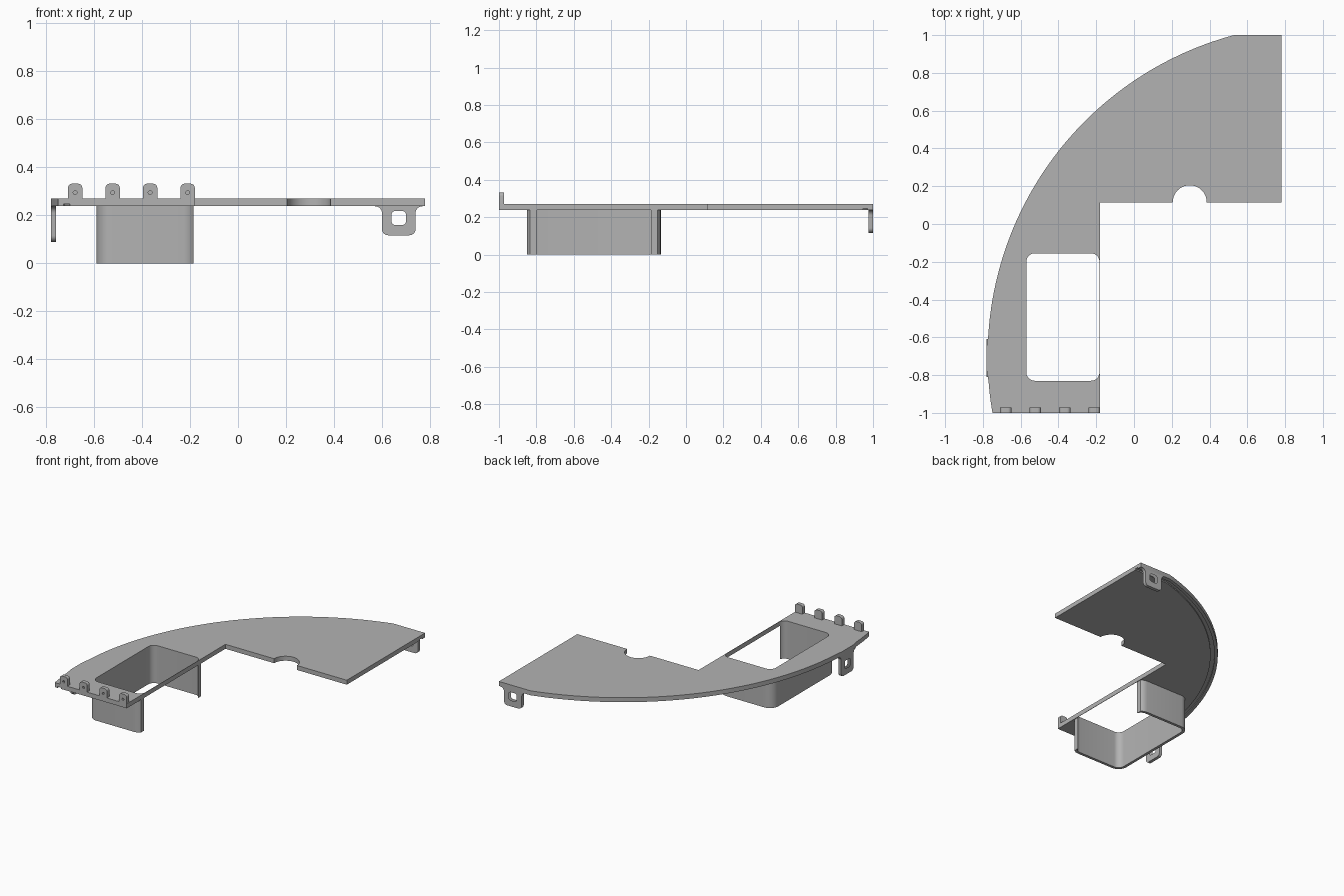
import bpy, bmesh
from math import sin, cos, pi, asin
from mathutils import Vector

if "Cube" in bpy.data.objects:
    bpy.data.objects.remove(bpy.data.objects["Cube"])

grey = bpy.data.materials.new("plain grey")
grey.use_nodes = True
grey.diffuse_color = (0.45, 0.45, 0.45, 1)
grey.node_tree.nodes["Principled BSDF"].inputs["Base Color"].default_value = grey.diffuse_color

TOP, BASE = 0.27, 0.238        # plate faces
EDGE = -0.18                   # straight inner edge of the arm
CX, CY, R = 0.985, -0.7, 1.76  # large outer arc

# Ways to stand a flat profile (u, v) with thickness w
FLAT = lambda u, v, w: (u, v, w)
FACING_FRONT = lambda u, v, w: (u, w, v)
FACING_SIDE = lambda u, v, w: (w, u, v)


def prism(name, pts, lo, hi, place=FLAT):
    bm = bmesh.new()
    face = bm.faces.new([bm.verts.new(place(u, v, lo)) for u, v in pts])
    out = bmesh.ops.extrude_face_region(bm, geom=[face])
    shift = Vector(place(0, 0, hi - lo))
    bmesh.ops.translate(bm, vec=shift, verts=[g for g in out["geom"] if isinstance(g, bmesh.types.BMVert)])
    bmesh.ops.recalc_face_normals(bm, faces=bm.faces)
    mesh = bpy.data.meshes.new(name)
    bm.to_mesh(mesh)
    bm.free()
    mesh.materials.append(grey)
    ob = bpy.data.objects.new(name, mesh)
    bpy.context.collection.objects.link(ob)
    return ob


def activate(ob):
    bpy.ops.object.select_all(action='DESELECT')
    ob.select_set(True)
    bpy.context.view_layer.objects.active = ob


def cut(ob, cutter):
    cutter.hide_render = True
    mod = ob.modifiers.new("cut", 'BOOLEAN')
    mod.operation, mod.solver, mod.object = 'DIFFERENCE', 'EXACT', cutter
    activate(ob)
    bpy.ops.object.modifier_apply(modifier=mod.name)
    bpy.data.objects.remove(cutter)


def rounded(corners, steps=8):
    """Round each (u, v, size) corner of a closed outline."""
    pts = []
    for i, (u, v, d) in enumerate(corners):
        p = Vector((u, v))
        if not d:
            pts.append(p)
            continue
        a = (Vector(corners[i - 1][:2]) - p).normalized()
        b = (Vector(corners[(i + 1) % len(corners)][:2]) - p).normalized()
        for k in range(steps + 1):
            t = k / steps * pi / 2
            pts.append(p + a * d * (1 - sin(t)) + b * d * (1 - cos(t)))
    return pts


def box(x0, x1, y0, y1, r=0):
    return rounded([(x0, y0, r), (x1, y0, r), (x1, y1, r), (x0, y1, r)])


def arc(radius, y0, y1, n):
    """Points on the outer arc (or one parallel to it) between two y values."""
    a0, a1 = (pi - asin((y - CY) / radius) for y in (y0, y1))
    return [(CX + radius * cos(a0 + (a1 - a0) * i / n),
             CY + radius * sin(a0 + (a1 - a0) * i / n)) for i in range(n + 1)]


# Curved plate with a half-round notch and a slight bulge over the side clip
notch = [(0.295 + 0.09 * cos(pi * i / 20), 0.115 + 0.09 * sin(pi * i / 20)) for i in range(21)]
outline = (arc(R, 1, -0.59, 56) + [(-0.78, -0.645), (-0.78, -0.775)] + arc(R, -0.83, -1, 6)
           + [(EDGE, -1), (EDGE, 0.115)] + notch[::-1] + [(0.78, 0.115), (0.78, 1)])
plate = prism("curved_plate", outline, BASE, TOP)

# Window, leaving a very thin strip along the straight edge
WINDOW = (-0.57, EDGE - 0.003, -0.83, -0.155)
cut(plate, prism("window_cutter", box(*WINDOW, 0.045), BASE - 0.1, TOP + 0.1))

# Shallow groove under the rim
groove = (arc(1.738, -1.05, 0.97, 50) + [(0.8, 0.97), (0.8, 0.945)] + arc(1.712, 0.945, -1.05, 50))
cut(plate, prism("groove_cutter", groove, BASE - 0.05, BASE + 0.009))

# Skirt around the window, open on the inner side
x0, x1, y0, y1 = WINDOW
T = 0.02
skirt = prism("window_skirt", box(x0 - T, x1 + T, y0 - T, y1 + T, 0.045 + T), 0, BASE)
cut(skirt, prism("skirt_core", box(*WINDOW, 0.045), -0.1, TOP))
cut(skirt, prism("skirt_opening", box(x1 - 0.002, x1 + 0.2, -1, 0), -0.1, TOP))
parts = [plate, skirt]

# Row of small upright lugs along the front edge, each with a dimple
for i in range(4):
    x = -0.679 + 0.1563 * i
    w = 0.03
    lug = prism(f"front_lug_{i + 1}", rounded([(x - w, TOP, 0), (x + w, TOP, 0),
                (x + w, 0.332, 0.018), (x - w, 0.332, 0.018)]), -1, -0.972, FACING_FRONT)
    hole = [(x + 0.008 * cos(k * pi / 6), 0.295 + 0.008 * sin(k * pi / 6)) for k in range(12)]
    cut(lug, prism("dimple_cutter", hole, -1.1, -0.988, FACING_FRONT))
    parts.append(lug)


# Hanging clips with flared roots and a rounded square hole
def clip(name, c, bottom, lo, hi, place):
    ob = prism(name, rounded([(c - 0.1, BASE, 0), (c - 0.07, BASE, 0.029), (c - 0.07, bottom, 0.026),
               (c + 0.07, bottom, 0.026), (c + 0.07, BASE, 0.029), (c + 0.1, BASE, 0)]), lo, hi, place)
    hole = box(c - 0.03, c + 0.03, bottom + 0.043, bottom + 0.101, 0.014)
    cut(ob, prism("clip_hole", hole, lo - 0.1, hi + 0.1, place))
    parts.append(ob)


clip("back_clip", 0.67, 0.117, 0.976, 1, FACING_FRONT)
clip("side_clip", -0.71, 0.09, -0.78, -0.758, FACING_SIDE)

for ob in parts:
    activate(ob)
    bpy.ops.object.shade_smooth_by_angle()
